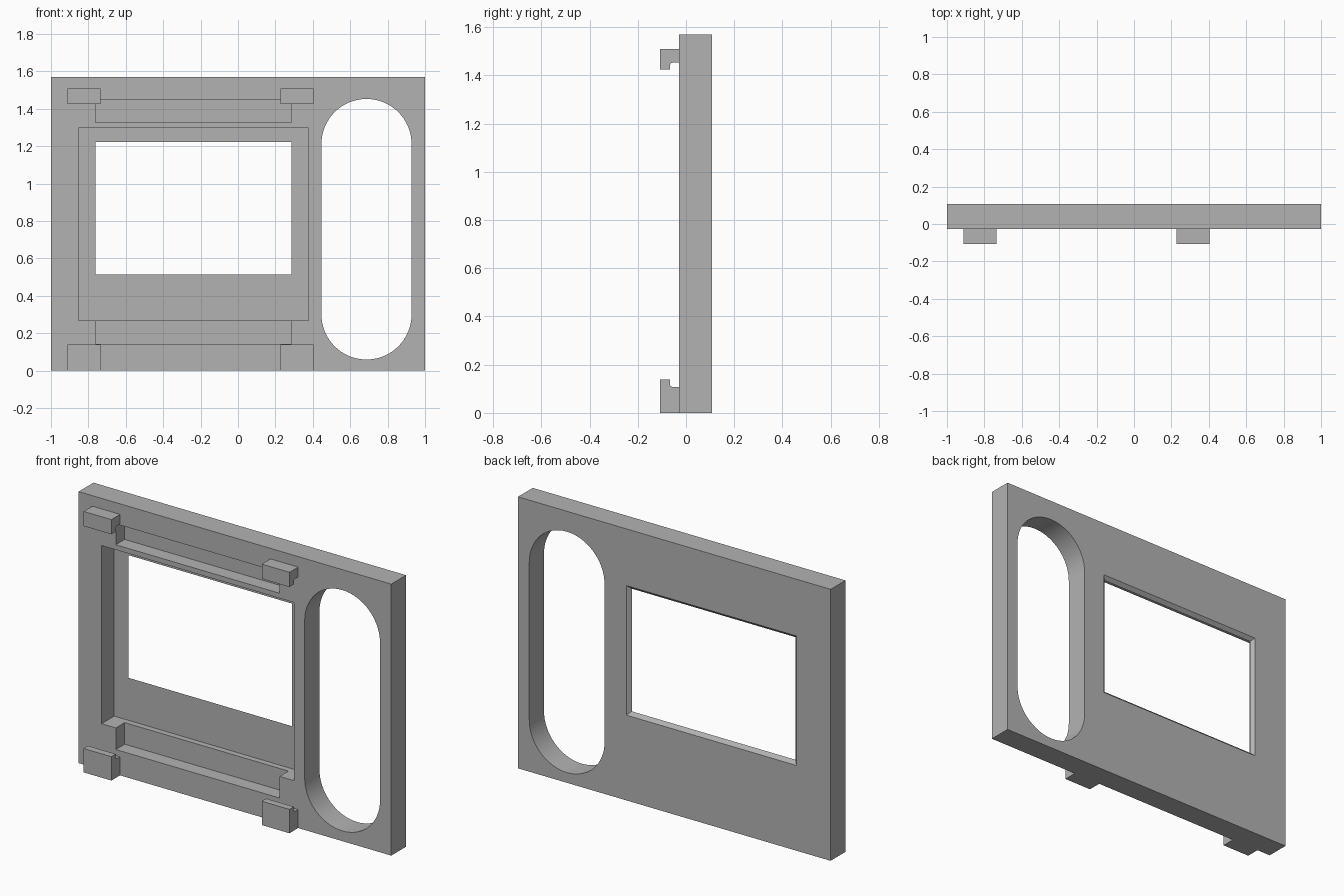
import bpy, bmesh
from math import sin, cos, pi

if "Cube" in bpy.data.objects:
    bpy.data.objects.remove(bpy.data.objects["Cube"], do_unlink=True)

GREY = (0.45, 0.45, 0.45, 1)
mat = bpy.data.materials.new("plain grey")
mat.use_nodes = True
mat.diffuse_color = GREY
mat.node_tree.nodes["Principled BSDF"].inputs["Base Color"].default_value = GREY

FRONT, BACK, CLIP_FRONT = -0.028, 0.107, -0.107
FLOOR, POCKET_FLOOR = 0.087, 0.053
AIR = 0.05  # cutter overshoot


def loft(name, ring_a, ring_b):
    """Solid between two matching rings of 3D points."""
    bm = bmesh.new()
    a = [bm.verts.new(p) for p in ring_a]
    b = [bm.verts.new(p) for p in ring_b]
    bm.faces.new(a)
    bm.faces.new(b[::-1])
    for i in range(len(a)):
        j = (i + 1) % len(a)
        bm.faces.new((a[j], a[i], b[i], b[j]))
    bmesh.ops.recalc_face_normals(bm, faces=bm.faces)
    mesh = bpy.data.meshes.new(name)
    bm.to_mesh(mesh)
    bm.free()
    mesh.materials.append(mat)
    obj = bpy.data.objects.new(name, mesh)
    bpy.context.collection.objects.link(obj)
    return obj


def rect(x0, x1, z0, z1, y, grow=0):
    x0, x1, z0, z1 = x0 - grow, x1 + grow, z0 - grow, z1 + grow
    return [(x0, y, z0), (x1, y, z0), (x1, y, z1), (x0, y, z1)]


def box(name, x0, x1, z0, z1, y0, y1):
    return loft(name, rect(x0, x1, z0, z1, y0), rect(x0, x1, z0, z1, y1))


def smooth(obj):
    bpy.ops.object.select_all(action="DESELECT")
    obj.select_set(True)
    bpy.context.view_layer.objects.active = obj
    bpy.ops.object.shade_smooth_by_angle(angle=pi / 6)


def cut(target, cutter):
    cutter.hide_render = True
    mod = target.modifiers.new("cut", "BOOLEAN")
    mod.operation, mod.solver, mod.object = "DIFFERENCE", "EXACT", cutter
    bpy.context.view_layer.objects.active = target
    bpy.ops.object.modifier_apply(modifier=mod.name)
    bpy.data.objects.remove(cutter, do_unlink=True)


# Main plate
plate = box("face_plate", -1, 1, 0, 1.57, FRONT, BACK)

# Deep recess and the two shallow pockets above and below it
cut(plate, box("recess", -0.853, 0.377, 0.267, 1.297, FRONT - AIR, FLOOR))
cut(plate, box("top_pocket", -0.762, 0.286, 1.326, 1.447, FRONT - AIR, POCKET_FLOOR))
cut(plate, box("bottom_pocket", -0.762, 0.286, 0.142, 0.32, FRONT - AIR, POCKET_FLOOR))

# Window, flaring at 45 degrees towards the back
window = (-0.762, 0.286, 0.513, 1.222)
cut(plate, loft("window", rect(*window, FLOOR - 0.01, -0.01),
                rect(*window, BACK + 0.02, BACK - FLOOR + 0.02)))

# Long rounded hand slot
R, CX, LOW, HIGH, STEPS = 0.241, 0.687, 0.3, 1.211, 32
outline = []
for start, cz in ((0, HIGH), (pi, LOW)):
    for i in range(STEPS + 1):
        t = start + pi * i / STEPS
        outline.append((CX + R * cos(t), cz + R * sin(t)))
cut(plate, loft("hand_slot", [(x, FRONT - AIR, z) for x, z in outline],
                [(x, BACK + AIR, z) for x, z in outline]))
smooth(plate)

# Hooked clips: side profile with a small fillet inside the lip
LIP, FILLET = -0.067, 0.014


def clip(name, x0, x1, outer, neck, tip):
    up = 1 if tip > outer else -1
    profile = [(FRONT, outer), (CLIP_FRONT, outer), (CLIP_FRONT, tip), (LIP, tip)]
    for i in range(9):
        t = pi / 2 * i / 8
        profile.append((LIP + FILLET * (1 - cos(t)),
                        neck + up * FILLET * (1 - sin(t))))
    profile.append((FRONT, neck))
    smooth(loft(name, [(x0, y, z) for y, z in profile],
                [(x1, y, z) for y, z in profile]))


for side, x0, x1 in (("right", -0.912, -0.735), ("left", 0.227, 0.404)):
    clip("top_clip_" + side, x0, x1, 1.509, 1.453, 1.424)
    clip("bottom_clip_" + side, x0, x1, 0, 0.107, 0.138)
